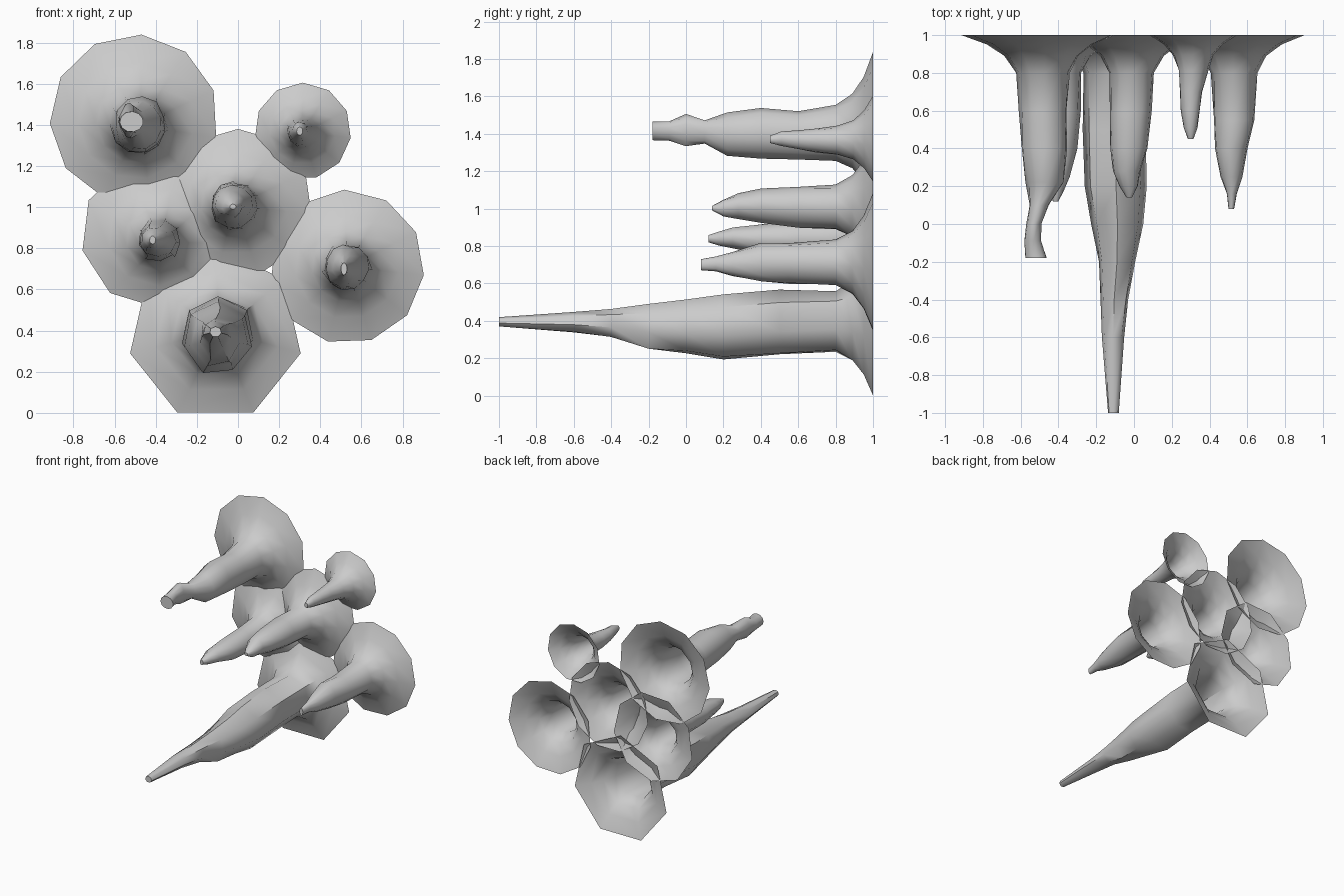
import bpy, bmesh, math, random

random.seed(4)


def spike(name, sides, angle, base, sections):
    """Flared, open-backed spike. base = (x, z, radius) on the y = 1 plane.
    sections = (y, xmin, xmax, zmin, zmax) from the flare to the tip."""
    bx, bz, R = base
    s = [(y, (a + b) / 2, (c + d) / 2, (b - a) / 2, (d - c) / 2)
         for y, a, b, c, d in sections]
    y0, x0, z0, rx0, rz0 = s[0]

    # trumpet flare easing into the first section
    rings = []
    for t, k in ((0, 1), (0.25, 0.52), (0.55, 0.2)):
        mix = lambda a, b: a + (b - a) * k
        rings.append((1 + (y0 - 1) * t, mix(x0, bx), mix(z0, bz), mix(rx0, R), mix(rz0, R)))
    rings += s

    bm = bmesh.new()
    loops = []
    for i, (y, cx, cz, rx, rz) in enumerate(rings):
        loop = []
        for j in range(sides):
            a = math.radians(angle) + math.tau * j / sides
            f = 1 + (random.uniform(-0.06, 0.06) if 2 < i < len(rings) - 1 else 0)
            loop.append(bm.verts.new((cx + rx * f * math.cos(a), y, cz + rz * f * math.sin(a))))
        loops.append(loop)
    for p, q in zip(loops, loops[1:]):
        for j in range(sides):
            k = (j + 1) % sides
            bm.faces.new((p[j], p[k], q[k], q[j]))
    bm.faces.new(loops[-1])                      # blunt tip
    bm.normal_update()
    bmesh.ops.recalc_face_normals(bm, faces=bm.faces)
    me = bpy.data.meshes.new(name)
    bm.to_mesh(me)
    bm.free()
    ob = bpy.data.objects.new(name, me)
    bpy.context.collection.objects.link(ob)
    bpy.ops.object.select_all(action='DESELECT')
    ob.select_set(True)
    bpy.context.view_layer.objects.active = ob
    bpy.ops.object.shade_smooth_by_angle(angle=math.radians(50))


# large upper left spike with a knobbly end
spike("upper_left_spike", 11, 85, (-0.505, 1.43, 0.41), [
    (0.80, -0.63, -0.34, 1.26, 1.56), (0.60, -0.615, -0.35, 1.265, 1.525),
    (0.40, -0.60, -0.35, 1.265, 1.535), (0.22, -0.57, -0.37, 1.285, 1.51),
    (0.10, -0.555, -0.45, 1.345, 1.475), (0.00, -0.57, -0.49, 1.335, 1.51),
    (-0.09, -0.58, -0.49, 1.36, 1.47), (-0.18, -0.575, -0.46, 1.365, 1.465)])

# small upper right spike
spike("upper_right_spike", 11, 90, (0.315, 1.37, 0.235), [
    (0.81, 0.235, 0.39, 1.29, 1.44), (0.70, 0.24, 0.365, 1.30, 1.43),
    (0.60, 0.25, 0.35, 1.315, 1.42), (0.51, 0.265, 0.335, 1.335, 1.415),
    (0.45, 0.285, 0.315, 1.35, 1.39)])

# middle spike
spike("middle_spike", 11, 90, (0.0, 1.02, 0.36), [
    (0.80, -0.135, 0.11, 0.89, 1.13), (0.60, -0.135, 0.09, 0.90, 1.12),
    (0.40, -0.13, 0.07, 0.925, 1.105), (0.28, -0.11, 0.03, 0.945, 1.08),
    (0.20, -0.075, 0.02, 0.955, 1.05), (0.14, -0.04, -0.01, 0.99, 1.015)])

# left spike
spike("left_spike", 9, 153, (-0.405, 0.87, 0.36), [
    (0.80, -0.49, -0.275, 0.73, 0.95), (0.60, -0.48, -0.285, 0.74, 0.94),
    (0.40, -0.485, -0.30, 0.76, 0.92), (0.25, -0.47, -0.34, 0.79, 0.90),
    (0.18, -0.45, -0.37, 0.80, 0.88), (0.12, -0.43, -0.40, 0.82, 0.86)])

# right spike
spike("right_spike", 11, 92, (0.53, 0.71, 0.375), [
    (0.80, 0.41, 0.65, 0.59, 0.83), (0.55, 0.42, 0.64, 0.60, 0.82),
    (0.40, 0.425, 0.60, 0.61, 0.815), (0.25, 0.46, 0.575, 0.64, 0.77),
    (0.16, 0.49, 0.545, 0.665, 0.745), (0.08, 0.50, 0.53, 0.67, 0.73)])

# long lower spike
spike("long_lower_spike", 7, -115.7, (-0.11, 0.384, 0.425), [
    (0.80, -0.275, 0.08, 0.22, 0.565), (0.50, -0.27, 0.075, 0.20, 0.56),
    (0.20, -0.26, 0.07, 0.185, 0.54), (0.00, -0.225, 0.05, 0.22, 0.51),
    (-0.20, -0.19, 0.01, 0.245, 0.485), (-0.40, -0.18, -0.03, 0.305, 0.46),
    (-0.60, -0.17, -0.05, 0.335, 0.45), (-1.00, -0.138, -0.08, 0.368, 0.42)])
